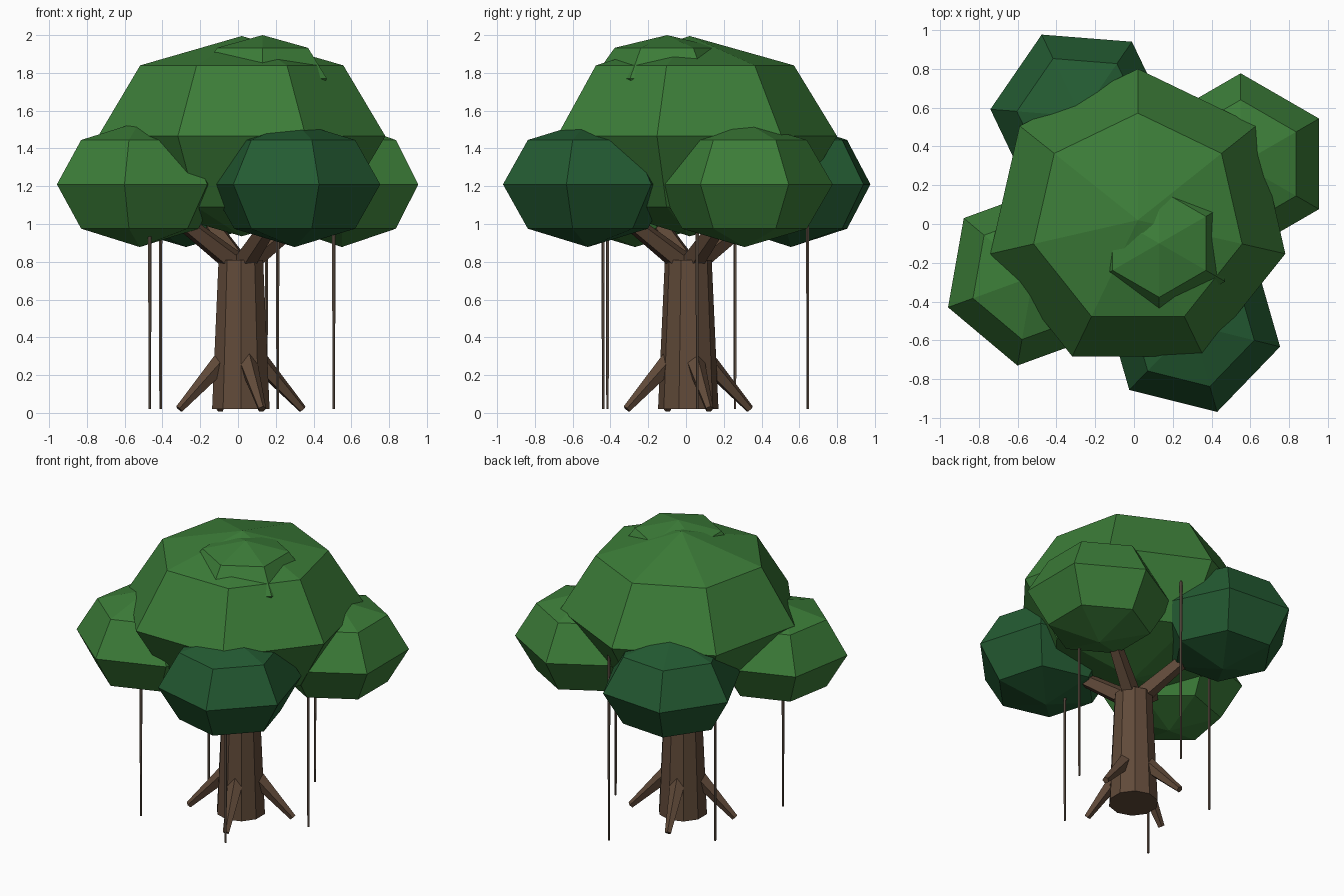
import bpy, bmesh
from math import sin, cos, pi, radians
from mathutils import Vector, Matrix

if "Cube" in bpy.data.objects:
    bpy.data.objects.remove(bpy.data.objects["Cube"])


def material(name, rgb):
    m = bpy.data.materials.new(name)
    m.diffuse_color = (*rgb, 1)
    m.use_nodes = True
    m.node_tree.nodes["Principled BSDF"].inputs["Base Color"].default_value = m.diffuse_color
    return m


LEAF = material("leaf green", (0.045, 0.205, 0.040))
DARK = material("deep leaf green", (0.017, 0.104, 0.032))
BARK = material("bark brown", (0.118, 0.068, 0.041))
VINE = material("aerial root brown", (0.135, 0.095, 0.068))


def finish(name, bm, mat):
    bmesh.ops.recalc_face_normals(bm, faces=bm.faces)
    me = bpy.data.meshes.new(name)
    bm.to_mesh(me)
    bm.free()
    me.materials.append(mat)
    ob = bpy.data.objects.new(name, me)
    bpy.context.collection.objects.link(ob)
    return ob


def blob(name, centre, r, rz, sides, turn, mat):
    """Low-poly ellipsoid: two poles and three rings at -45, 0 and 45 degrees."""
    bm = bmesh.new()
    c = Vector(centre)
    rings = []
    for lat in (-pi / 4, 0, pi / 4):
        rings.append([bm.verts.new(c + Vector((
            r * cos(lat) * cos(radians(turn) + 2 * pi * i / sides),
            r * cos(lat) * sin(radians(turn) + 2 * pi * i / sides),
            rz * sin(lat)))) for i in range(sides)])
    low = bm.verts.new(c - Vector((0, 0, rz)))
    top = bm.verts.new(c + Vector((0, 0, rz)))
    for i in range(sides):
        j = (i + 1) % sides
        bm.faces.new((low, rings[0][j], rings[0][i]))
        bm.faces.new((top, rings[2][i], rings[2][j]))
        for a, b in zip(rings, rings[1:]):
            bm.faces.new((a[i], a[j], b[j], b[i]))
    return finish(name, bm, mat)


def limb(name, a, b, r1, r2, sides, mat):
    """Tapered prism from point a to point b."""
    a, b = Vector(a), Vector(b)
    d = b - a
    m = Matrix.Translation((a + b) / 2) @ d.to_track_quat('Z', 'Y').to_matrix().to_4x4()
    bm = bmesh.new()
    bmesh.ops.create_cone(bm, cap_ends=True, segments=sides, radius1=r1,
                          radius2=r2, depth=d.length, matrix=m)
    return finish(name, bm, mat)


X, Y = 0.015, 0.012

# trunk
limb("trunk", (X, Y, 0.02), (X, Y, 0.81), 0.16, 0.124, 10, BARK)

# flared roots at the base
for k in range(4):
    t = radians(19 + 90 * k)
    limb(f"root_{k + 1}", (X + 0.05 * cos(t), Y + 0.05 * sin(t), 0.33),
         (X + 0.345 * cos(t), Y + 0.345 * sin(t), 0.02), 0.06, 0.022, 5, BARK)

# main canopy and crown
blob("main_canopy", (0.02, 0.02, 1.465), 0.78, 0.53, 7, 90, LEAF)
blob("crown_tuft", (0.13, -0.10, 1.77), 0.393, 0.23, 6, 30, LEAF)

# side lobes, each held by a branch
lobes = [("left", -0.52, -0.27, 20, LEAF), ("right", 0.55, 0.31, 30, LEAF),
         ("front", 0.30, -0.52, 46, DARK), ("back", -0.275, 0.555, 55.5, DARK)]
for side, x, y, turn, mat in lobes:
    blob(f"{side}_lobe", (x, y, 1.21), 0.467, 0.332, 6, turn, mat)
    limb(f"{side}_branch", (X, Y, 0.77), (x * 0.78, y * 0.78, 1.10),
         0.065, 0.04, 5, BARK)

# thin hanging aerial roots
for k, (x, y, top) in enumerate([(-0.467, -0.415, 1.1), (0.21, -0.438, 1.1),
                                 (0.507, 0.06, 1.1), (-0.41, 0.26, 1.1),
                                 (0.15, 0.645, 1.35)]):
    limb(f"aerial_root_{k + 1}", (x, y, 0.02), (x, y, top), 0.007, 0.01, 5, VINE)
